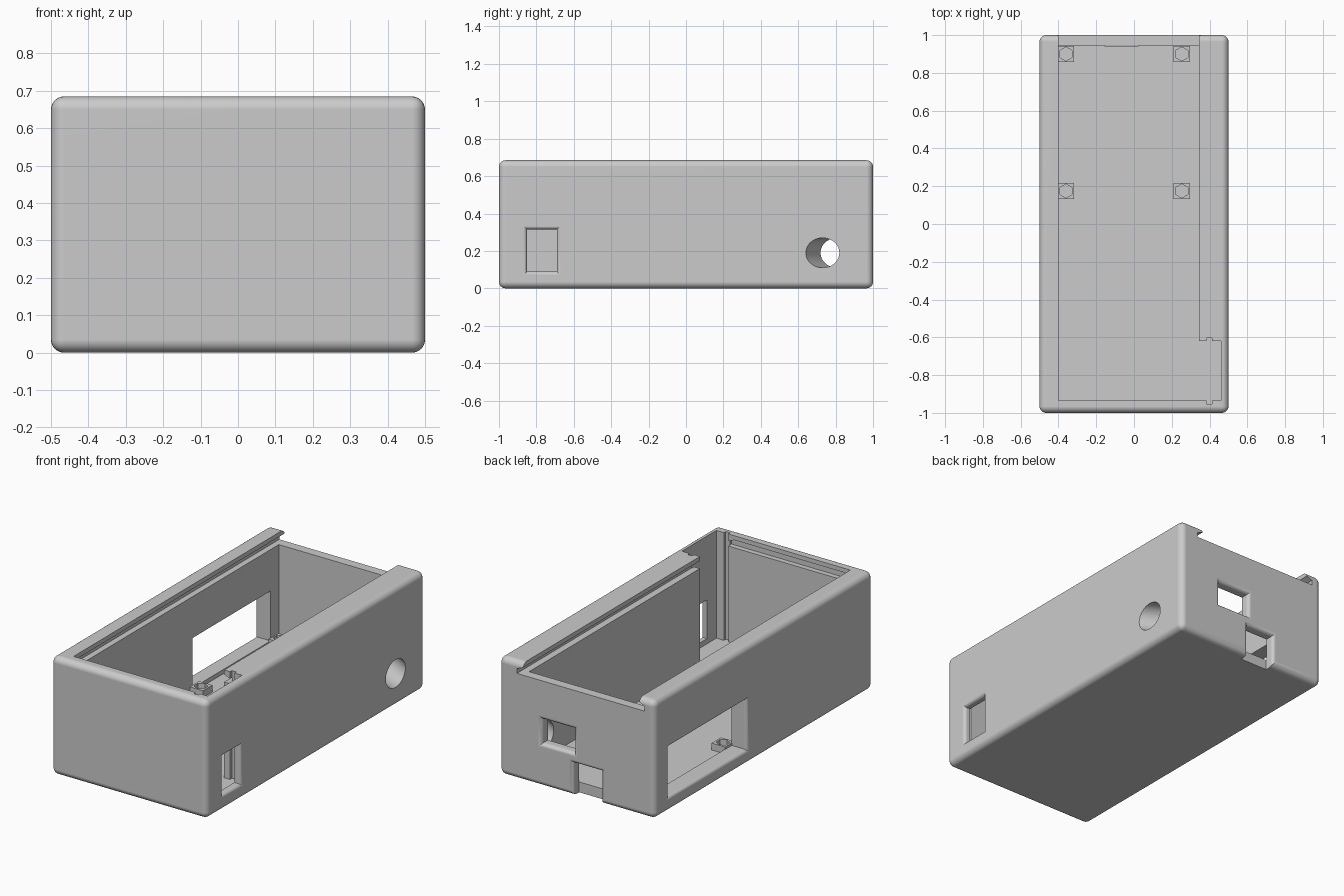
import bpy, bmesh, math
from mathutils import Matrix, Vector

cube = bpy.data.objects.get("Cube")
if cube:
    bpy.data.objects.remove(cube, do_unlink=True)

# One plain plastic colour
plastic = bpy.data.materials.new("grey_plastic")
plastic.use_nodes = True
colour = (0.6, 0.6, 0.6, 1)
plastic.diffuse_color = colour
plastic.node_tree.nodes["Principled BSDF"].inputs["Base Color"].default_value = colour


def make_object(name, bm):
    bmesh.ops.recalc_face_normals(bm, faces=bm.faces[:])
    mesh = bpy.data.meshes.new(name)
    bm.to_mesh(mesh)
    bm.free()
    mesh.materials.append(plastic)
    obj = bpy.data.objects.new(name, mesh)
    bpy.context.collection.objects.link(obj)
    return obj


def box(name, low, high, round_edges=0):
    low, high = Vector(low), Vector(high)
    bm = bmesh.new()
    bmesh.ops.create_cube(bm, size=1, matrix=Matrix.Translation((low + high) / 2)
                          @ Matrix.Diagonal((*(high - low), 1)))
    if round_edges:
        bmesh.ops.bevel(bm, geom=bm.edges[:], offset=round_edges, segments=6,
                        profile=0.5, affect='EDGES')
    return make_object(name, bm)


def loft(name, rings):
    """Closed solid through a list of equal-length point rings."""
    bm = bmesh.new()
    loops = [[bm.verts.new(p) for p in ring] for ring in rings]
    count = len(loops[0])
    for a, b in zip(loops, loops[1:]):
        for i in range(count):
            j = (i + 1) % count
            bm.faces.new((a[i], a[j], b[j], b[i]))
    bm.faces.new(loops[0])
    bm.faces.new(loops[-1])
    return make_object(name, bm)


def port(name, place, u, v, outer, depth, radius):
    """Rectangular opening whose outer rim is rounded over."""
    steps = [(depth, 0)]
    for i in range(6):
        a = math.radians(18 * i)
        steps.append((radius * (1 - math.sin(a)), radius * (1 - math.cos(a))))
    steps.append((-0.05, radius))
    rings = []
    for d, e in steps:
        corners = [(u[0] - e, v[0] - e), (u[1] + e, v[0] - e),
                   (u[1] + e, v[1] + e), (u[0] - e, v[1] + e)]
        rings.append([place(p, q, outer - math.copysign(d, outer) if d >= 0
                            else outer + math.copysign(-d, outer)) for p, q in corners])
    return loft(name, rings)


def cylinder(name, sides, radius, depth, matrix):
    bm = bmesh.new()
    bmesh.ops.create_cone(bm, cap_ends=True, segments=sides, radius1=radius,
                          radius2=radius, depth=depth, matrix=matrix)
    return make_object(name, bm)


def cut(target, cutter):
    cutter.hide_render = True
    mod = target.modifiers.new("cut", 'BOOLEAN')
    mod.operation, mod.solver, mod.object = 'DIFFERENCE', 'EXACT', cutter
    bpy.context.view_layer.objects.active = target
    bpy.ops.object.modifier_apply(modifier=mod.name)
    bpy.data.objects.remove(cutter, do_unlink=True)


def on_side(p, q, d):
    return (d, p, q)


def on_back(p, q, d):
    return (p, d, q)


FLOOR = 0.06
LEDGE = 0.615

# Rounded outer body and main cavity
case = box("case_body", (-0.5, -1, 0), (0.5, 1, 0.685), 0.035)
cut(case, box("cavity", (-0.4, -0.935, FLOOR), (0.345, 0.945, 0.8)))

# Sliding lid channel, undercut at both sides and open at the back
cut(case, box("lid_opening", (-0.4, -0.935, LEDGE), (0.345, 1.1, 0.8)))
channel = [(-0.435, LEDGE), (0.385, LEDGE), (0.385, 0.643),
           (0.343, 0.66), (-0.398, 0.66), (-0.435, 0.643)]
cut(case, loft("lid_channel", [[(x, y, z) for x, z in channel] for y in (-0.965, 1.1)]))

# Socket pocket in the front corner with grooves for a small panel
cut(case, box("socket_pocket", (0.3, -0.935, FLOOR), (0.46, -0.62, 0.8)))
cut(case, box("panel_groove", (0.383, -0.952, FLOOR), (0.412, -0.603, 0.8)))

# Openings through the walls
cut(case, port("socket_port", on_side, (-0.85, -0.69), (0.09, 0.315), 0.5, 0.08, 0.02))
cut(case, port("side_window", on_side, (0.155, 0.87), (0.085, 0.375), -0.5, 0.15, 0.02))
cut(case, port("back_port", on_back, (0.02, 0.225), (0.25, 0.39), 1.0, 0.1, 0.022))
cut(case, port("back_slot", on_back, (-0.155, 0.025), (-0.2, 0.19), 1.0, 0.057, 0.022))

# Slanted cable hole
slant = (Matrix.Translation((0.5, 0.73, 0.19)) @ Matrix.Rotation(math.radians(-27), 4, 'Z')
         @ Matrix.Rotation(math.radians(90), 4, 'Y'))
cut(case, cylinder("cable_hole", 40, 0.08, 0.5, slant))

# Smooth fillets, crisp flat faces
bpy.ops.object.select_all(action='DESELECT')
case.select_set(True)
bpy.context.view_layer.objects.active = case
bpy.ops.object.shade_smooth_by_angle(angle=math.radians(30))
weighted = case.modifiers.new("flat_normals", 'WEIGHTED_NORMAL')
weighted.keep_sharp = True

# Four board standoffs with hexagonal nut pockets
for x, side in ((-0.36, "right"), (0.253, "left")):
    for y, end in ((0.175, "middle"), (0.9, "back")):
        post = box("standoff_" + end + "_" + side,
                   (x - 0.043, y - 0.043, FLOOR - 0.01), (x + 0.043, y + 0.043, 0.1))
        cut(post, cylinder("nut_pocket", 6, 0.037, 0.06, Matrix.Translation((x, y, 0.1))))
